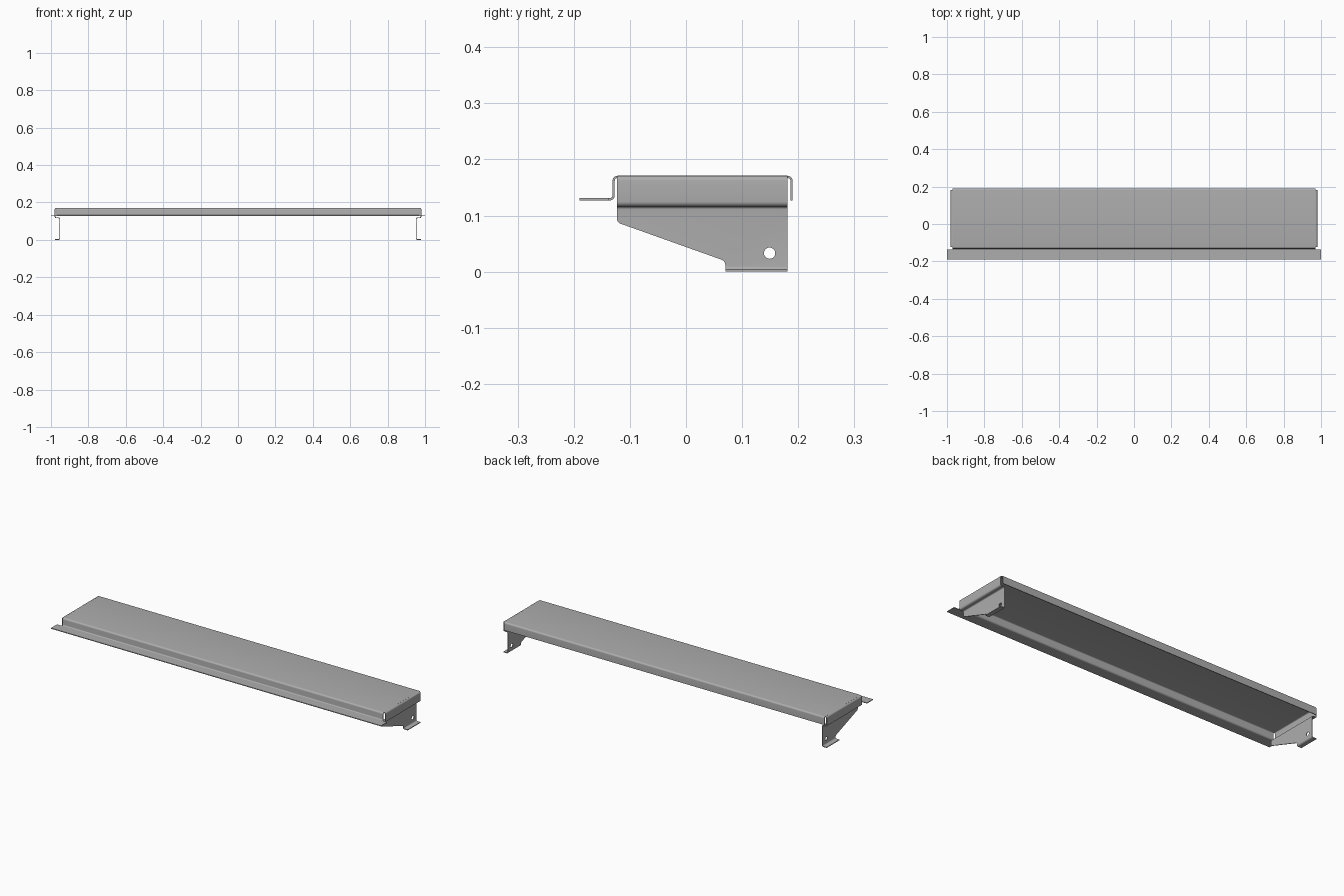
import bpy, bmesh
from math import tan, cos, copysign
from mathutils import Vector, Matrix

cube = bpy.data.objects.get("Cube")
if cube:
    bpy.data.objects.remove(cube)

THICK = 0.004     # sheet thickness
BEND = 0.007      # bend radius at the middle of the sheet

steel = bpy.data.materials.new("grey steel")
steel.use_nodes = True
GREY = (0.42, 0.42, 0.42, 1)
steel.diffuse_color = GREY
steel.node_tree.nodes["Principled BSDF"].inputs["Base Color"].default_value = GREY


def fillet(points, radius, steps=6):
    """Round every inner corner of an open 2D path."""
    pts = [Vector(p) for p in points]
    out = [pts[0]]
    for a, p, b in zip(pts, pts[1:], pts[2:]):
        d1, d2 = (p - a).normalized(), (b - p).normalized()
        turn = d1.angle(d2)
        if turn < 0.01:
            out.append(p)
            continue
        centre = p + (d2 - d1).normalized() * radius / cos(turn / 2)
        arm = p - d1 * radius * tan(turn / 2) - centre
        sign = copysign(1, d1.x * d2.y - d1.y * d2.x)
        for i in range(steps + 1):
            out.append(centre + Matrix.Rotation(sign * turn * i / steps, 2) @ arm)
    return out + [pts[-1]]


def thicken(path):
    """Turn an open path into the closed outline of a bent sheet."""
    left, right = [], []
    for i, p in enumerate(path):
        d1 = (p - path[max(i - 1, 0)]).normalized()
        d2 = (path[min(i + 1, len(path) - 1)] - p).normalized()
        d = (d1 + d2).normalized()
        half = THICK / 2 / max(d.dot(d1), d.dot(d2))
        n = Vector((-d.y, d.x)) * half
        left.append(p + n)
        right.append(p - n)
    return left + right[::-1]


def prism(name, outline, low, high, along, sheet=True):
    """Extrude an outline along x or y; sheets get a cap quad per segment."""
    bm = bmesh.new()
    n = len(outline)
    ends = []
    for w in (low, high):
        ends.append([bm.verts.new((w, u, v) if along == "x" else (u, w, v))
                     for u, v in outline])
    for i in range(n):
        j = (i + 1) % n
        bm.faces.new((ends[0][i], ends[0][j], ends[1][j], ends[1][i]))
    for ring in ends:
        if sheet:
            for i in range(n // 2 - 1):
                bm.faces.new((ring[i], ring[i + 1], ring[n - 2 - i], ring[n - 1 - i]))
        else:
            bm.faces.new(ring)
    bmesh.ops.recalc_face_normals(bm, faces=bm.faces)
    mesh = bpy.data.meshes.new(name)
    bm.to_mesh(mesh)
    bm.free()
    mesh.materials.append(steel)
    obj = bpy.data.objects.new(name, mesh)
    bpy.context.collection.objects.link(obj)
    return obj


def activate(obj):
    bpy.ops.object.select_all(action="DESELECT")
    obj.select_set(True)
    bpy.context.view_layer.objects.active = obj


def cut(obj, cutter):
    mod = obj.modifiers.new("cut", "BOOLEAN")
    mod.operation = "DIFFERENCE"
    mod.solver = "EXACT"
    mod.object = cutter
    activate(obj)
    bpy.ops.object.modifier_apply(modifier=mod.name)
    bpy.data.objects.remove(cutter)


# Deck with front riser, front lip and back flange
deck_path = fillet([(-0.19, 0.129), (-0.1375, 0.129), (-0.137, 0.129), (-0.129, 0.129),
                    (-0.129, 0.169), (0.188, 0.169), (0.188, 0.127)], BEND)
deck = prism("deck", thicken(deck_path), -0.971, 0.971, "x")
for v in deck.data.vertices:          # the front lip runs past the deck ends
    if v.co.y < -0.1372:
        v.co.x = copysign(1, v.co.x)

# End bracket: side flange, inward step, web and outward foot
bracket_path = fillet([(0.971, 0.169), (0.971, 0.169), (0.978, 0.169), (0.978, 0.118),
                       (0.953, 0.118), (0.953, 0.002), (0.979, 0.002)][1:], BEND)
bracket = prism("end_brackets", thicken(bracket_path[1:]), -0.123, 0.181, "y")

# Sloped cut under the web
slope = [Vector(p) for p in ((-0.2, -0.02), (-0.2, 0.11))]
slope += fillet([(-0.1235, 0.11), (-0.1235, 0.088), (0.07, 0.019), (0.07, -0.02)], 0.01)
cut(bracket, prism("slope_cutter", slope, 0.9, 1.1, "x", sheet=False))

# Round mounting hole
hole = [Vector((0.149, 0.033)) + Matrix.Rotation(i * 0.2618, 2) @ Vector((0.01, 0))
        for i in range(24)]
cut(bracket, prism("hole_cutter", hole, 0.94, 0.966, "x", sheet=False))

# Same bracket on the other end
mirror = bracket.modifiers.new("mirror", "MIRROR")
mirror.use_axis[0] = True
activate(bracket)
bpy.ops.object.modifier_apply(modifier=mirror.name)

for obj in (deck, bracket):
    activate(obj)
    bpy.ops.object.shade_smooth_by_angle(angle=0.5)
